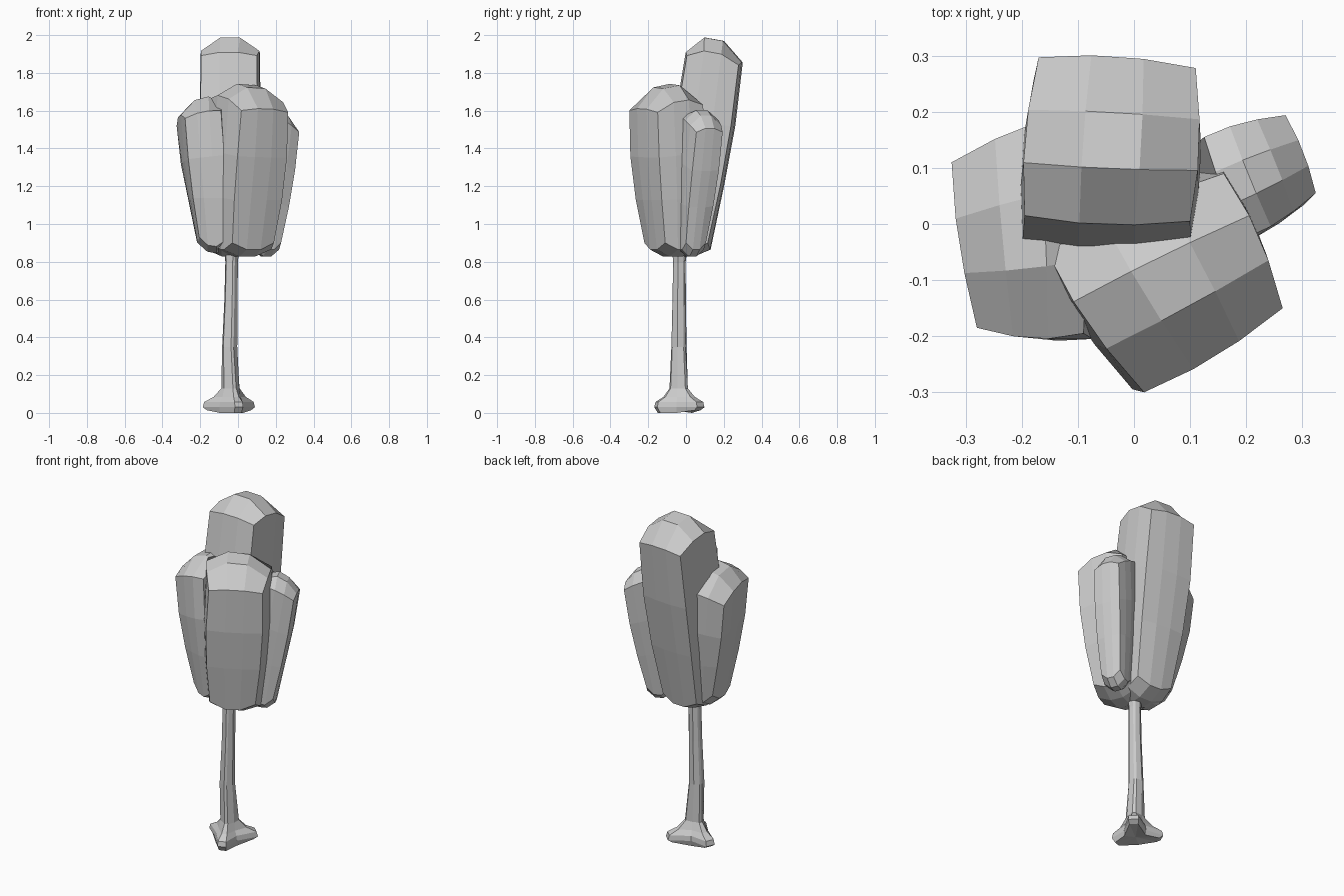
import bpy, bmesh, math
from mathutils import Vector

if "Cube" in bpy.data.objects:
    bpy.data.objects.remove(bpy.data.objects["Cube"])


def finish(bm, name):
    bmesh.ops.recalc_face_normals(bm, faces=bm.faces)
    mesh = bpy.data.meshes.new(name)
    bm.to_mesh(mesh)
    bm.free()
    obj = bpy.data.objects.new(name, mesh)
    bpy.context.collection.objects.link(obj)
    return obj


def bilinear(quad, u, v):
    a, b, c, d = [Vector(p) for p in quad]
    return ((1 - u) * (1 - v) * a + (1 + u) * (1 - v) * b
            + (1 + u) * (1 + v) * c + (1 - u) * (1 + v) * d) / 4


def lobe(name, bottom, top, dome):
    """Puffy 3x3x3 block swept from a bottom quad to a top quad (FL, FR, BR, BL)."""
    bm = bmesh.new()
    bmesh.ops.create_cube(bm, size=2)
    bmesh.ops.subdivide_edges(bm, edges=bm.edges[:], cuts=2, use_grid_fill=True)
    for vert in bm.verts:
        u, v, w = vert.co
        puff = 1 + 0.13 * (1 - w * w)
        uu = u * puff * (1 + 0.08 * (1 - v * v))
        vv = v * puff * (1 + 0.08 * (1 - u * u))
        p = bilinear(bottom, uu, vv).lerp(bilinear(top, uu, vv), (w + 1) / 2)
        if w > 0.9:
            p.z += dome * (1 - 0.6 * u * u) * (1 - 0.8 * v * v)
        elif w < -0.9:
            p.z -= 0.08 * (1 - (u * u + v * v) / 2)
        vert.co = p
    return finish(bm, name)


# Foliage: tall back lobe, front lobe, left lobe, small right lobe
lobe("foliage_back",
     [(-.16, -.12, .90), (.06, -.12, .90), (.07, .115, .90), (-.155, .125, .90)],
     [(-.195, .015, 1.88), (.10, .005, 1.88), (.11, .278, 1.83), (-.17, .297, 1.83)], .145)
lobe("foliage_front",
     [(-.03, -.22, .90), (.19, -.11, .90), (.12, .08, .90), (-.14, -.03, .90)],
     [(.018, -.30, 1.59), (.265, -.15, 1.58), (.16, .09, 1.62), (-.155, -.05, 1.65)], .14)
lobe("foliage_left",
     [(-.205, -.12, .93), (-.07, -.16, .91), (-.06, .09, .90), (-.215, .06, .94)],
     [(-.28, -.185, 1.55), (-.09, -.195, 1.59), (-.09, .20, 1.59), (-.325, .11, 1.51)], .12)
lobe("foliage_right",
     [(.11, -.05, .90), (.228, 0, .90), (.185, .105, .90), (.07, .06, .90)],
     [(.20, -.025, 1.56), (.324, .055, 1.48), (.27, .194, 1.48), (.125, .155, 1.56)], .08)

# Trunk with three flared roots
roots = [(-70, .135), (46, .16), (157, .15)]
flare = []
for angle, reach in roots:
    flare += [(angle - 10, reach), (angle + 10, reach), (angle + 57, .07)]
# Rings: height, root spread, round radius, centre x, centre y
rings = [(0.0, .75, .015, -.04, -.035), (.03, 1, 0, -.04, -.035),
         (.058, .95, 0, -.04, -.035), (.085, .5, .018, -.038, -.035),
         (.13, .12, .036, -.036, -.036), (.35, 0, .041, -.044, -.037),
         (.60, 0, .036, -.037, -.036), (.80, 0, .034, -.034, -.035),
         (.95, 0, .05, -.03, -.03)]
bm = bmesh.new()
loops = []
for i, (z, spread, radius, cx, cy) in enumerate(rings):
    loop = []
    for angle, reach in flare:
        a = math.radians(angle)
        r = spread * reach + radius
        lift = .014 if i == 0 and reach > .14 else 0
        loop.append(bm.verts.new((cx + r * math.cos(a), cy + r * math.sin(a), z + lift)))
    loops.append(loop)
n = len(flare)
for low, high in zip(loops, loops[1:]):
    for i in range(n):
        j = (i + 1) % n
        bm.faces.new((low[i], low[j], high[j], high[i]))
base = bm.verts.new((-.04, -.035, 0.01))
for i in range(n):
    bm.faces.new((base, loops[0][(i + 1) % n], loops[0][i]))
bm.faces.new(loops[-1])
finish(bm, "trunk")
